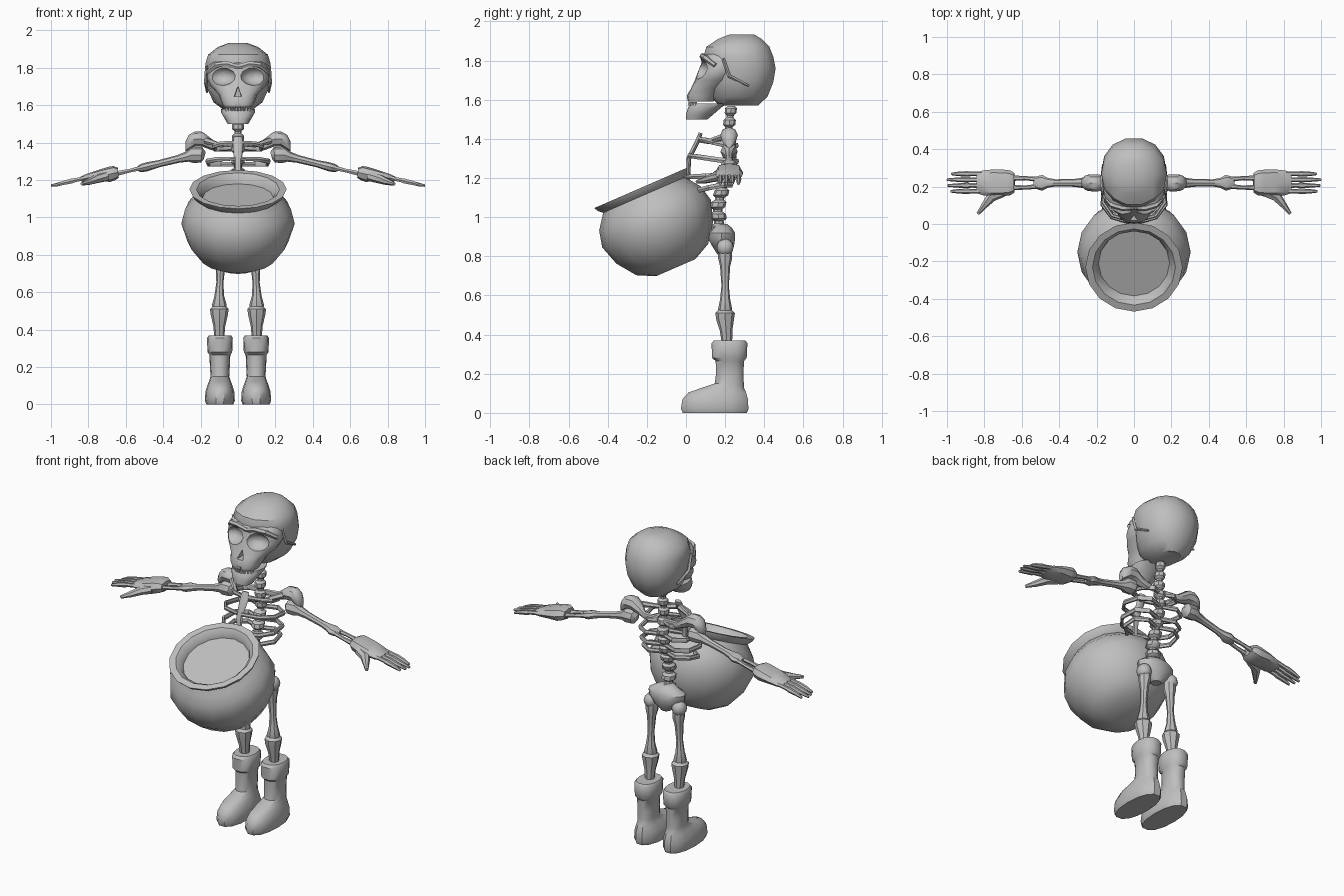
import bpy, bmesh, math
from mathutils import Vector

bone = bpy.data.materials.new("plain grey")
bone.diffuse_color = (0.52, 0.52, 0.52, 1)


def sweep(name, secs, n=8, ref=(0, 0, 1), axis=None, p=1.0, phase=0.0):
    """Skin a closed tube through sections (point, radius_a, radius_b)."""
    bm = bmesh.new()
    ref = Vector(ref)
    pts = [Vector(s[0]) for s in secs]
    rings = []
    for i, s in enumerate(secs):
        t = Vector(axis) if axis else pts[min(i + 1, len(pts) - 1)] - pts[max(i - 1, 0)]
        t.normalize()
        a = ref.cross(t).normalized()
        b = t.cross(a)
        ring = []
        for k in range(n):
            ang = 2 * math.pi * k / n + phase
            c, d = math.cos(ang), math.sin(ang)
            c = math.copysign(abs(c) ** p, c)
            d = math.copysign(abs(d) ** p, d)
            ring.append(bm.verts.new(pts[i] + a * c * s[1] + b * d * s[-1]))
        rings.append(ring)
    for r0, r1 in zip(rings, rings[1:]):
        for k in range(n):
            bm.faces.new((r0[k], r0[(k + 1) % n], r1[(k + 1) % n], r1[k]))
    bm.faces.new(rings[0][::-1])
    bm.faces.new(rings[-1])
    bmesh.ops.recalc_face_normals(bm, faces=bm.faces)
    me = bpy.data.meshes.new(name)
    bm.to_mesh(me)
    bm.free()
    ob = bpy.data.objects.new(name, me)
    bpy.context.collection.objects.link(ob)
    me.materials.append(bone)
    return ob


def stack(name, rows, x=0.0, n=12, p=1.0):
    """Horizontal rings: (z, front y, back y, half width)."""
    secs = [((x, (f + b) / 2, z), w, (b - f) / 2) for z, f, b, w in rows]
    return sweep(name, secs, n, (0, 1, 0), (0, 0, 1), p)


def pair(name, secs, **kw):
    """Left and right copies mirrored in x."""
    for side, s in (("right", 1), ("left", -1)):
        sweep(side + "_" + name, [((s * q[0][0], q[0][1], q[0][2]), *q[1:]) for q in secs], **kw)


def ball(name, c, rx, ry, rz, n=10):
    angs = [math.pi * (0.06 + 0.88 * i / 6) for i in range(7)]
    return sweep(name, [((c[0], c[1], c[2] - rz * math.cos(a)), rx * math.sin(a), ry * math.sin(a))
                        for a in angs], n, (0, 1, 0), (0, 0, 1))


# skull
cranium = stack("cranium", [
    (1.57, .17, .37, .07), (1.615, .12, .42, .13), (1.69, .11, .45, .165), (1.76, .10, .462, .175),
    (1.82, .085, .45, .175), (1.87, .10, .43, .16), (1.91, .16, .39, .11), (1.933, .22, .35, .05)], n=14, p=.93)
face = stack("face", [
    (1.59, .01, .14, .075), (1.62, .005, .16, .09), (1.66, .025, .2, .105), (1.70, .045, .25, .145),
    (1.74, .06, .28, .165), (1.79, .08, .3, .165), (1.82, .08, .26, .15), (1.84, .11, .24, .12)], n=16, p=.82)
cutters = [ball("socket_cutter", (s * .088, .05, 1.757), .078, .075, .052, 14) for s in (1, -1)]
cutters.append(sweep("nose_cutter", [((0, -.05, 1.665), .03, .042), ((0, .07, 1.665), .02, .035)],
                     3, phase=math.pi / 2))
for ob in (cranium, face):
    bpy.context.view_layer.objects.active = ob
    for c in cutters:
        m = ob.modifiers.new("cut", 'BOOLEAN')
        m.operation, m.object, m.solver = 'DIFFERENCE', c, 'EXACT'
        bpy.ops.object.modifier_apply(modifier=m.name)
for c in cutters:
    bpy.data.objects.remove(c)
stack("jaw", [(1.5, 0, .11, .055), (1.525, 0, .14, .07), (1.56, .01, .18, .09), (1.58, .025, .21, .09)], p=.85)
pair("brow", [((0, .09, 1.803), .014), ((.06, .085, 1.822), .016), ((.115, .10, 1.815), .016),
              ((.16, .15, 1.775), .012)], n=6)
pair("temple_ridge", [((.168, .19, 1.81), .008), ((.172, .22, 1.72), .010), ((.165, .32, 1.67), .006)],
     n=4, ref=(1, 0, 0))
for i in range(8):
    u = (i - 3.5) / 3.5
    x, y = .062 * u, .008 + .03 * u * u
    stack(f"upper_tooth_{i}", [(1.59, y, y + .02, .006), (1.61, y - .005, y + .02, .008)], x, 6)
    stack(f"lower_tooth_{i}", [(1.57, y - .002, y + .02, .008), (1.588, y + .003, y + .02, .006)], x, 6)

# spine of alternating discs and gaps
path = [(.92, .175), (1.05, .16), (1.16, .19), (1.3, .225), (1.42, .215), (1.6, .235)]


def spine_y(z):
    for (z0, y0), (z1, y1) in zip(path, path[1:]):
        if z <= z1:
            return y0 + (y1 - y0) * (z - z0) / (z1 - z0)
    return path[-1][1]


secs = []
for i in range(11):
    z, r = .92 + i * .06, .042 - .0012 * i
    for dz, k in ((0, .6), (.012, 1), (.036, 1), (.048, .6)):
        secs.append(((0, spine_y(z + dz), z + dz), r * k, r * k))
sweep("spine", secs, 8, (0, 1, 0), (0, 0, 1))

# ribcage
for i, (z, w, f, rise) in enumerate([(1.365, .13, .06, .035), (1.285, .165, .01, .03),
                                     (1.215, .17, 0, -.01), (1.165, .165, .04, -.03)]):
    y = spine_y(z)
    gap = .012 if i < 3 else .09
    pair(f"rib_{i}", [((.01, y + .01, z), .010, .013), ((w * .55, y + .04, z), .010, .015),
                      ((w * .95, y, z), .010, .015), ((w, y * .5 + f * .5, z + rise * .5), .010, .015),
                      ((w * .7, f + .035, z + rise * .85), .010, .014), ((gap, f + .005, z + rise), .009, .011)], n=6)
sweep("breastbone", [((0, .075, 1.43), .022, .01), ((0, .06, 1.39), .028, .012), ((0, .015, 1.3), .02, .012),
                     ((0, .01, 1.19), .016, .01)], 8, (0, 1, 0))

# shoulders and arms
Y = .22
pair("collarbone", [((.01, .075, 1.395), .016), ((.09, .11, 1.385), .012), ((.17, .19, 1.41), .018)], n=6)
pair("shoulder_blade", [((.02, .235, 1.375), .012, .016), ((.11, .24, 1.375), .015, .022),
                        ((.15, .225, 1.395), .032, .032), ((.19, Y, 1.418), .045, .04),
                        ((.23, Y, 1.42), .045, .04), ((.262, Y, 1.40), .038, .042),
                        ((.28, Y, 1.38), .018, .028)], axis=(1, 0, 0))
pair("upper_arm", [((.178, Y, 1.33), .02), ((.195, Y, 1.335), .042), ((.245, Y, 1.335), .044),
                   ((.272, Y, 1.325), .028), ((.32, Y, 1.313), .021), ((.42, Y, 1.288), .019),
                   ((.46, Y, 1.278), .026, .022), ((.49, Y, 1.27), .042, .024), ((.515, Y, 1.264), .036, .022),
                   ((.535, Y, 1.26), .015)])
for tag, dy in (("inner", -.025), ("outer", .025)):
    pair(tag + "_forearm", [((.50, Y + dy * .7, 1.268), .014), ((.58, Y + dy, 1.25), .011),
                            ((.67, Y + dy, 1.23), .016)], n=6)

# hands
pair("palm", [((.64, Y, 1.24), .052, .026), ((.66, Y, 1.238), .066, .038), ((.69, Y, 1.23), .07, .040),
              ((.75, Y, 1.222), .072, .030), ((.81, Y, 1.21), .066, .022), ((.84, Y, 1.204), .055, .013)], p=.8)
for i, tip in enumerate((.975, 1.0, .995, .98)):
    y = .268 - i * .031
    pair(f"finger_{i}", [((.80, y, 1.213), .013), ((.87, y, 1.20), .012), ((.89, y, 1.195), .015),
                         ((.94, y, 1.183), .012), ((tip, y, 1.17), .007)], n=6)
pair("thumb", [((.70, .17, 1.22), .026), ((.76, .15, 1.205), .03, .024), ((.80, .10, 1.19), .018),
               ((.835, .055, 1.18), .009)], n=7)

# pelvis and legs
stack("pelvis", [(.81, .16, .22, .03), (.85, .135, .245, .08), (.885, .115, .25, .115), (.92, .115, .25, .118),
                 (.945, .14, .235, .08), (.965, .15, .21, .04)])
for s in (1, -1):
    ball("hip_joint", (s * .095, .2, .845), .042, .045, .045)
pair("thigh_bone", [((.09, .2, .84), .036), ((.09, .2, .79), .036), ((.093, .2, .75), .026), ((.097, .2, .65), .019),
                    ((.1, .2, .58), .026), ((.1, .2, .53), .04, .036), ((.1, .2, .505), .03)], ref=(0, 1, 0))
pair("shin_bone", [((.1, .2, .54), .02), ((.1, .2, .51), .05, .05), ((.1, .2, .48), .046, .046),
                   ((.1, .205, .42), .032), ((.1, .21, .35), .026)], ref=(0, 1, 0))

# boots
for side, s in (("right", 1), ("left", -1)):
    stack(side + "_boot", [
        (0, -.02, .315, .072), (.02, -.03, .323, .08), (.07, -.022, .32, .077), (.105, .01, .31, .066),
        (.125, .07, .30, .058), (.15, .145, .297, .05), (.20, .152, .295, .053), (.265, .15, .298, .056),
        (.28, .132, .312, .066), (.355, .128, .316, .069), (.37, .14, .305, .06)], s * .097, 14, .88)

# tilted cauldron: (radius, depth below the rim)
tilt = math.radians(23.5)
down = Vector((0, math.sin(tilt), -math.cos(tilt)))
rim = Vector((0, -.23, 1.15))
sweep("cauldron", [(rim + down * d, r, r) for r, d in (
    (.11, .445), (.2, .40), (.27, .305), (.303, .20), (.283, .115), (.25, .07), (.228, .04),
    (.25, .02), (.26, 0), (.222, 0), (.20, .02), (.19, .05))], 16, (0, 1, 0), -down)

# smooth shading with sharp creases
bpy.ops.object.select_all(action='SELECT')
bpy.context.view_layer.objects.active = face
bpy.ops.object.shade_smooth_by_angle(angle=math.radians(38))
